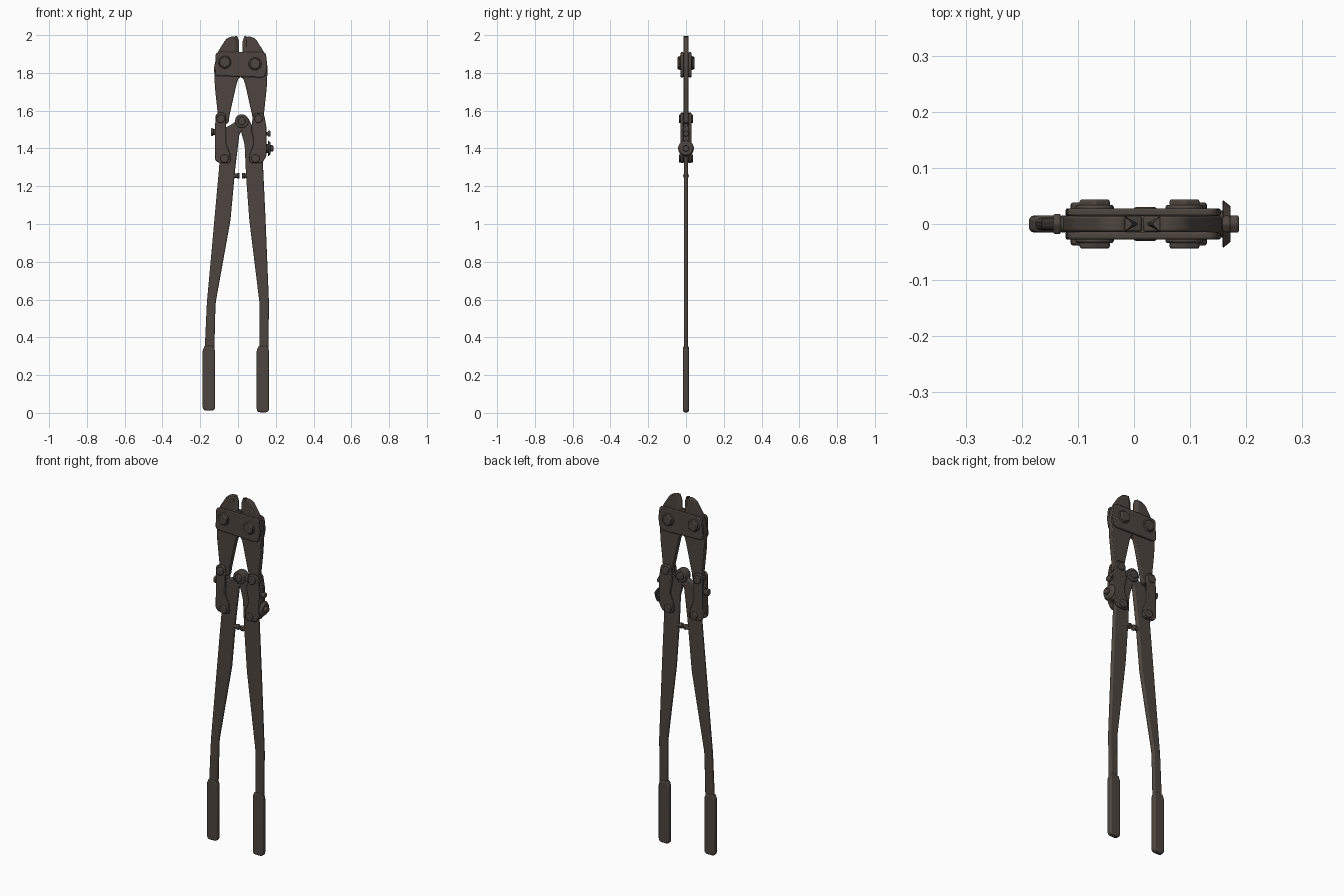
import bpy, bmesh, math
from mathutils import Vector, Matrix

if "Cube" in bpy.data.objects:
    bpy.data.objects.remove(bpy.data.objects["Cube"])

AXIS = 0.015  # x of the jaw symmetry line

steel = bpy.data.materials.new("dark_brown_steel")
steel.use_nodes = True
steel.diffuse_color = (0.075, 0.06, 0.05, 1)
steel.node_tree.nodes["Principled BSDF"].inputs["Base Color"].default_value = steel.diffuse_color


def finish(name, bm, bevel, segments=2):
    bmesh.ops.recalc_face_normals(bm, faces=bm.faces)
    mesh = bpy.data.meshes.new(name)
    bm.to_mesh(mesh)
    bm.free()
    mesh.materials.append(steel)
    ob = bpy.data.objects.new(name, mesh)
    bpy.context.collection.objects.link(ob)
    if bevel:
        mod = ob.modifiers.new("bevel", "BEVEL")
        mod.width, mod.segments = bevel, segments
        mod.limit_method, mod.angle_limit = "ANGLE", math.radians(40)
    bpy.ops.object.select_all(action="DESELECT")
    ob.select_set(True)
    bpy.context.view_layer.objects.active = ob
    bpy.ops.object.shade_smooth_by_angle(angle=math.radians(40))
    return ob


def rounded(points, steps=5):
    """Fillet every corner (x, z, radius) of an outline."""
    out = []
    for i, (x, z, r) in enumerate(points):
        p = Vector((x, z))
        a = Vector(points[i - 1][:2]) - p
        b = Vector(points[(i + 1) % len(points)][:2]) - p
        if r == 0:
            out.append(p)
            continue
        half = a.angle(b) / 2
        cut = min(r / math.tan(half), a.length * 0.48, b.length * 0.48)
        s, e = p + a.normalized() * cut, p + b.normalized() * cut
        for k in range(steps + 1):
            t = k / steps
            out.append(s * (1 - t) ** 2 + p * 2 * t * (1 - t) + e * t * t)
    return out


def plate(name, points, y0, y1, bevel=0.004, mirror=False, segments=2):
    """Flat part: rounded outline in the xz plane, extruded along y."""
    bm = bmesh.new()
    verts = [bm.verts.new((2 * AXIS - p.x if mirror else p.x, y0, p.y)) for p in rounded(points)]
    face = bm.faces.new(verts)
    ext = bmesh.ops.extrude_face_region(bm, geom=[face])["geom"]
    bmesh.ops.translate(bm, vec=(0, y1 - y0, 0), verts=[v for v in ext if isinstance(v, bmesh.types.BMVert)])
    return finish(name, bm, bevel, segments)


def pin(name, start, end, r1, r2=None, sides=20, bevel=0.004):
    """Round or hexagonal bar between two points."""
    a, b = Vector(start), Vector(end)
    bm = bmesh.new()
    turn = (b - a).to_track_quat("Z", "Y").to_matrix().to_4x4()
    bmesh.ops.create_cone(bm, cap_ends=True, segments=sides, radius1=r1, radius2=r2 or r1,
                          depth=(b - a).length, matrix=Matrix.Translation((a + b) / 2) @ turn)
    return finish(name, bm, bevel)


def cross_pin(name, x, z, half, r, sides=20):
    return pin(name, (x, -half, z), (x, half, z), r, sides=sides)


# Jaws with wedge-shaped cutting edges
jaw = [(-0.012, 1.998, 0.02), (-0.06, 1.985, 0.05), (-0.108, 1.91, 0.1), (-0.127, 1.83, 0.06),
       (-0.122, 1.72, 0.1), (-0.107, 1.58, 0.03), (-0.112, 1.53, 0.02), (-0.05, 1.53, 0.02),
       (-0.045, 1.575, 0.03), (-0.008, 1.74, 0.02), (0.002, 1.77, 0.02),
       (0.014, 1.775, 0), (0.014, 1.905, 0), (-0.012, 1.915, 0)]
for side, flip in (("right", False), ("left", True)):
    plate(side + "_jaw", jaw, -0.014, 0.014, mirror=flip)
    bm = bmesh.new()
    rings = []
    for z, tip in ((1.9, 0.006), (1.965, 0.006), (1.994, -0.004)):
        ring = [(-0.016, -0.013), (-0.016, 0.013), (tip, 0.002), (tip, -0.002)]
        rings.append([bm.verts.new((2 * AXIS - x if flip else x, y, z)) for x, y in ring])
    for low, high in zip(rings, rings[1:]):
        for i in range(4):
            j = (i + 1) % 4
            bm.faces.new((low[i], low[j], high[j], high[i]))
    bm.faces.new(rings[0])
    bm.faces.new(rings[-1])
    finish(side + "_cutting_edge", bm, 0)

# Side plates and bolts holding the jaws
head_plate = [(-0.118, 1.91, 0.02), (-0.123, 1.785, 0.02), (0.145, 1.775, 0.03),
              (0.155, 1.84, 0.03), (0.147, 1.91, 0.02)]
for side, s in (("front", -1), ("back", 1)):
    plate(side + "_head_plate", head_plate, *sorted((s * 0.014, s * 0.028)))
for i, (x, z) in enumerate(((-0.07, 1.857), (0.09, 1.848))):
    cross_pin(f"head_bolt_washer_{i}", x, z, 0.034, 0.034)
    cross_pin(f"head_bolt_{i}", x, z, 0.044, 0.031, 6)

# Handles: the right one hooks over to the centre pivot
right_handle = [(-0.178, 0.3, 0), (-0.175, 0.36, 0.05), (-0.165, 0.58, 0.3), (-0.1, 1.3, 0.1),
                (-0.09, 1.44, 0.1), (-0.068, 1.51, 0.02), (-0.02, 1.535, 0.02), (0.0, 1.58, 0.03),
                (0.05, 1.57, 0.03), (0.045, 1.51, 0.03), (0.008, 1.48, 0.03), (-0.014, 1.3, 0.1),
                (-0.04, 1.02, 0.3), (-0.119, 0.58, 0.3), (-0.126, 0.3, 0)]
left_handle = [(0.113, 0.3, 0), (0.114, 0.58, 0.3), (0.06, 1.02, 0.3), (0.043, 1.25, 0.1),
               (0.035, 1.42, 0.05), (0.008, 1.52, 0.02), (0.0, 1.56, 0.02), (0.03, 1.58, 0.03),
               (0.058, 1.555, 0.03), (0.08, 1.51, 0.02), (0.125, 1.45, 0.03), (0.133, 1.3, 0.1),
               (0.146, 1.02, 0.3), (0.164, 0.58, 0.3), (0.16, 0.3, 0)]
plate("right_handle", right_handle, -0.0115, 0.0115, 0.008, segments=3)
plate("left_handle", left_handle, -0.011, 0.011, 0.008, segments=3)

# Rubber grips
for side, x0, x1, z0 in (("right", -0.187, -0.122, 0.012), ("left", 0.099, 0.164, 0.003)):
    grip = [(x0, z0, 0.02), (x1, z0, 0.02), (x1, 0.33, 0.03), (x1 - 0.01, 0.355, 0.01),
            (x0 + 0.01, 0.355, 0.01), (x0, 0.33, 0.03)]
    plate(side + "_grip", grip, -0.015, 0.015, 0.009, segments=3)

# Centre pivot
cross_pin("pivot_boss", 0.02, 1.545, 0.022, 0.036)
cross_pin("pivot_bolt", 0.02, 1.545, 0.03, 0.021)

# Toggle links joining jaws and handles
right_link = [(-0.12, 1.59, 0.03), (-0.122, 1.34, 0.03), (-0.105, 1.325, 0.02), (-0.038, 1.32, 0.03),
              (-0.042, 1.37, 0.03), (-0.065, 1.43, 0.05), (-0.062, 1.59, 0.03)]
left_link = [(0.08, 1.588, 0.03), (0.07, 1.5, 0.05), (0.085, 1.43, 0.05), (0.062, 1.37, 0.03),
             (0.06, 1.32, 0.03), (0.13, 1.325, 0.02), (0.15, 1.36, 0.03), (0.152, 1.5, 0.05),
             (0.138, 1.588, 0.03)]
for side, outline, bolts in (("right", right_link, ((-0.091, 1.557), (-0.071, 1.347))),
                             ("left", left_link, ((0.108, 1.557), (0.092, 1.347)))):
    for face, s in (("front", -1), ("back", 1)):
        plate(f"{side}_{face}_link", outline, *sorted((s * 0.013, s * 0.028)))
    for i, (x, z) in enumerate(bolts):
        cross_pin(f"{side}_link_bolt_{i}", x, z, 0.038, 0.022)

# Outer spines closing the links
for side, x0, x1 in (("right", -0.12, -0.095), ("left", 0.12, 0.149)):
    plate(side + "_link_spine", [(x0, 1.36, 0), (x1, 1.36, 0), (x1, 1.52, 0), (x0, 1.52, 0)], -0.02, 0.02)

# Adjusting screws and thumb nut on the outer sides
pin("right_side_screw", (-0.11, 0, 1.487), (-0.132, 0, 1.487), 0.015)
pin("right_side_screw_head", (-0.13, 0, 1.487), (-0.144, 0, 1.487), 0.021, sides=6)
pin("left_side_screw", (0.14, 0, 1.478), (0.162, 0, 1.478), 0.01)
pin("left_side_screw_head", (0.158, 0, 1.478), (0.172, 0, 1.478), 0.017, sides=6)
pin("thumb_nut_collar", (0.14, 0, 1.4), (0.164, 0, 1.4), 0.024)
pin("thumb_nut_flange", (0.158, 0, 1.4), (0.172, 0, 1.4), 0.043, 0.032, bevel=0.002)
pin("thumb_nut", (0.168, 0, 1.4), (0.187, 0, 1.4), 0.018, sides=6)

# Handle stops
pin("right_stop", (-0.03, 0, 1.255), (0.005, 0, 1.255), 0.012)
pin("right_stop_head", (-0.006, 0, 1.255), (0.009, 0, 1.255), 0.015)
pin("left_stop", (0.06, 0, 1.255), (0.03, 0, 1.255), 0.012)
pin("left_stop_head", (0.038, 0, 1.255), (0.021, 0, 1.255), 0.015)
